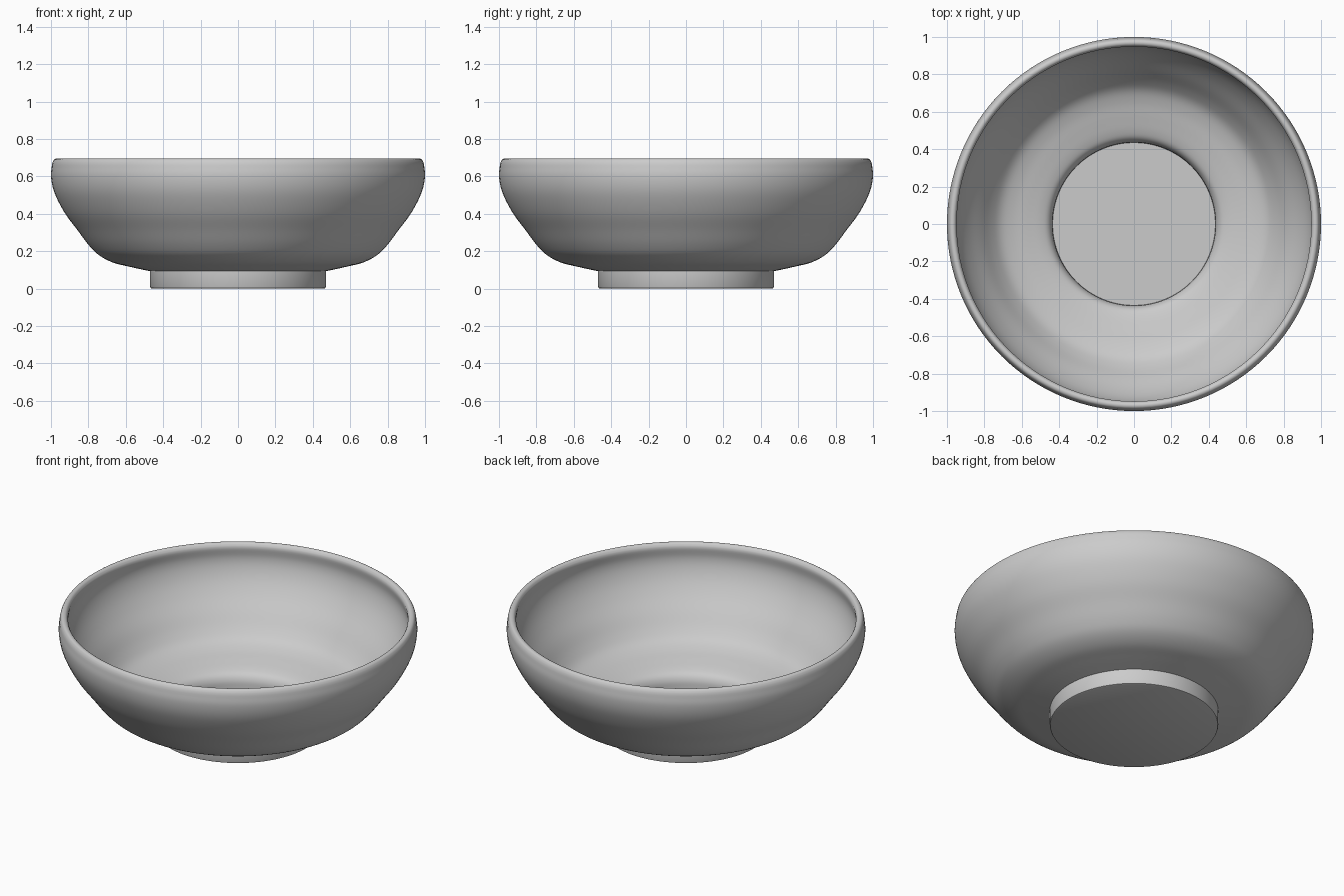
import bpy, bmesh, math
from mathutils import Vector

if "Cube" in bpy.data.objects:
    bpy.data.objects.remove(bpy.data.objects["Cube"])


def smooth_path(pts, steps=5):
    # Catmull-Rom interpolation through the points
    p = [Vector(q) for q in pts]
    p = [2 * p[0] - p[1]] + p + [2 * p[-1] - p[-2]]
    out = []
    for i in range(1, len(p) - 2):
        a, b, c, d = p[i - 1:i + 3]
        for s in range(steps):
            t = s / steps
            out.append(0.5 * (2 * b + (c - a) * t + (2 * a - 5 * b + 4 * c - d) * t ** 2
                              + (3 * b - a - 3 * c + d) * t ** 3))
    return [tuple(v) for v in out] + [tuple(pts[-1])]


def lathe(name, profile, segs=128):
    # Revolve (radius, height) points round z and cap both ends
    bm = bmesh.new()
    rings = [[bm.verts.new((r * math.cos(2 * math.pi * k / segs),
                            r * math.sin(2 * math.pi * k / segs), z))
              for k in range(segs)] for r, z in profile]
    for lo, hi in zip(rings, rings[1:]):
        for k in range(segs):
            j = (k + 1) % segs
            bm.faces.new((lo[k], lo[j], hi[j], hi[k]))
    bm.faces.new(rings[0][::-1])
    bm.faces.new(rings[-1])
    me = bpy.data.meshes.new(name)
    bm.to_mesh(me)
    bm.free()
    ob = bpy.data.objects.new(name, me)
    bpy.context.collection.objects.link(ob)
    bpy.context.view_layer.objects.active = ob
    ob.select_set(True)
    bpy.ops.object.shade_smooth_by_angle(angle=math.radians(35))
    return ob


# Foot ring with a slightly softened lower edge
foot = [(0.46, 0), (0.467, 0.003), (0.47, 0.01)]
# Outer wall from the foot up to the rim
outer = smooth_path([(0.47, 0.093), (0.58, 0.117), (0.67, 0.14), (0.745, 0.18),
                     (0.80, 0.235), (0.86, 0.315), (0.92, 0.395), (0.965, 0.475),
                     (0.99, 0.54), (1.0, 0.605), (0.995, 0.66)])
# Rounded rim
rim = smooth_path([(0.992, 0.675), (0.983, 0.69), (0.97, 0.695),
                   (0.957, 0.69), (0.948, 0.675)], 3)
# Inner wall down to the step round the sunken floor
inner = smooth_path([(0.948, 0.66), (0.955, 0.605), (0.947, 0.55), (0.922, 0.485),
                     (0.88, 0.415), (0.82, 0.335), (0.765, 0.26), (0.715, 0.21),
                     (0.65, 0.18), (0.57, 0.158), (0.50, 0.138), (0.46, 0.118),
                     (0.44, 0.085), (0.435, 0.04)])
lathe("bowl", foot + outer + rim + inner)
